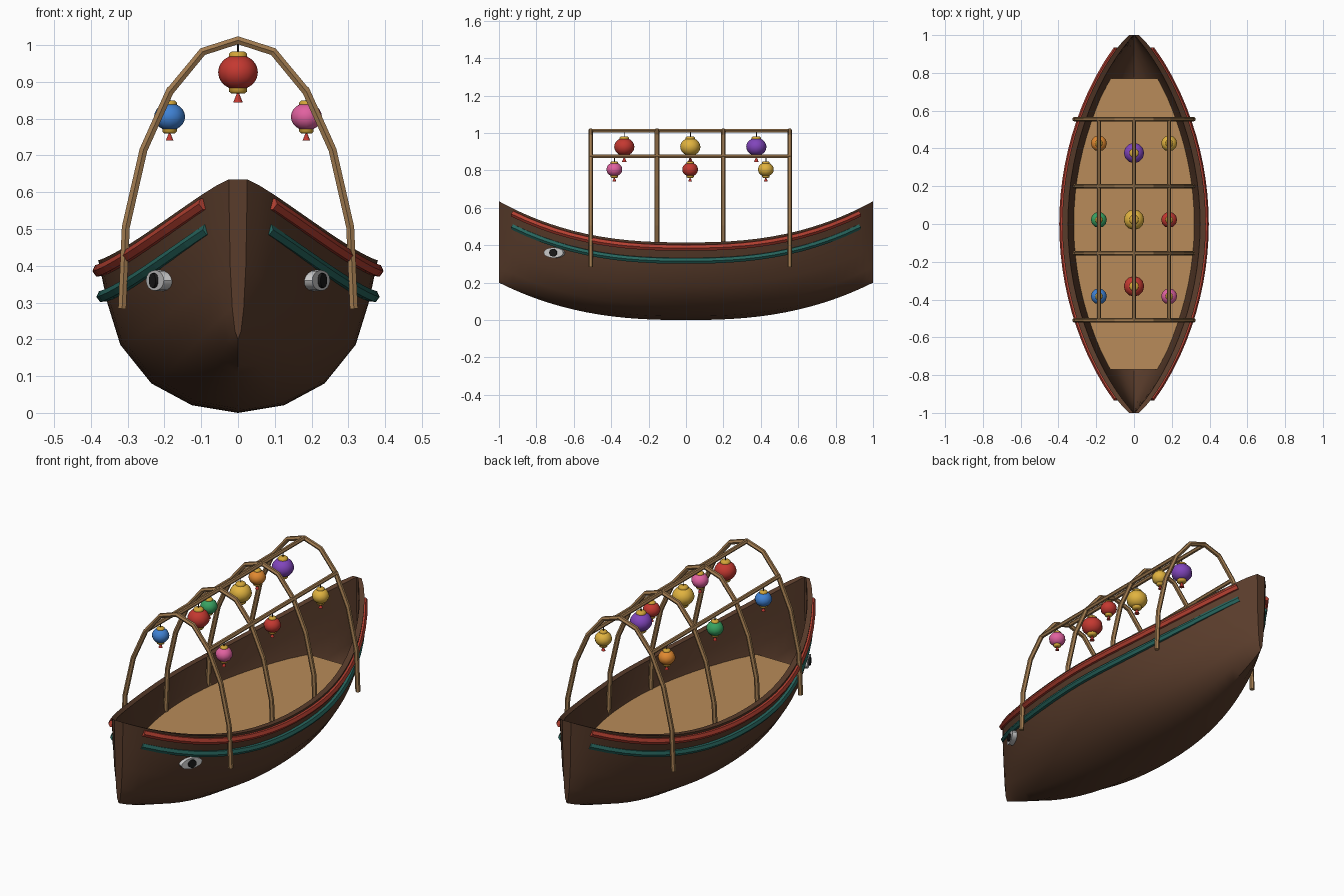
import bpy, bmesh, math
from mathutils import Matrix, Vector

if "Cube" in bpy.data.objects:
    bpy.data.objects.remove(bpy.data.objects["Cube"])

def mat(name, r, g, b):
    m = bpy.data.materials.new(name)
    m.diffuse_color = (r, g, b, 1)
    m.use_nodes = True
    m.node_tree.nodes["Principled BSDF"].inputs["Base Color"].default_value = m.diffuse_color
    return m

WOOD = mat("dark_wood", .10, .045, .024)
DECK = mat("deck_wood", .48, .26, .10)
BAMBOO = mat("bamboo", .36, .20, .08)
RED = mat("red", .55, .04, .03)
RAIL = mat("rail_red", .45, .05, .03)
TEAL = mat("teal", .02, .13, .11)
GOLD = mat("gold", .65, .38, .04)
YELLOW = mat("yellow", .75, .45, .05)
PURPLE = mat("purple", .22, .06, .50)
PINK = mat("pink", .75, .12, .35)
BLUE = mat("blue", .05, .22, .65)
GREEN = mat("green", .04, .36, .12)
ORANGE = mat("orange", .75, .25, .03)
WHITE = mat("white", .8, .8, .78)
BLACK = mat("black", .01, .01, .01)

# Hull lines
def half_width(t): return .025 + .355 * max(0, 1 - t * t) ** .85
def sheer(t): return .415 + .22 * abs(t) ** 2.5
def keel(t): return .2 * abs(t) ** 2.5

def finish(bm, name, m, smooth=None):
    bmesh.ops.recalc_face_normals(bm, faces=bm.faces)
    me = bpy.data.meshes.new(name)
    bm.to_mesh(me)
    bm.free()
    ob = bpy.data.objects.new(name, me)
    bpy.context.collection.objects.link(ob)
    me.materials.append(m)
    if smooth:
        bpy.ops.object.select_all(action='DESELECT')
        ob.select_set(True)
        bpy.context.view_layer.objects.active = ob
        bpy.ops.object.shade_smooth_by_angle(angle=math.radians(smooth))
    return ob

def tube(name, pts, r, m, res=1):
    cu = bpy.data.curves.new(name, 'CURVE')
    cu.dimensions = '3D'
    cu.bevel_depth = r
    cu.bevel_resolution = res
    cu.use_fill_caps = True
    sp = cu.splines.new('POLY')
    sp.points.add(len(pts) - 1)
    for p, co in zip(sp.points, pts):
        p.co = (*co, 1)
    sp.use_smooth = False
    cu.materials.append(m)
    ob = bpy.data.objects.new(name, cu)
    bpy.context.collection.objects.link(ob)
    bpy.ops.object.select_all(action='DESELECT')
    ob.select_set(True)
    bpy.context.view_layer.objects.active = ob
    bpy.ops.object.convert(target='MESH')
    return ob

def lathe(name, prof, loc, m, n=12, smooth=50):
    bm = bmesh.new()
    rings = [[bm.verts.new((loc[0] + r * math.cos(2 * math.pi * i / n),
                            loc[1] + r * math.sin(2 * math.pi * i / n), loc[2] + z))
              for i in range(n)] for r, z in prof]
    for a, b in zip(rings, rings[1:]):
        for i in range(n):
            bm.faces.new((a[i], a[(i + 1) % n], b[(i + 1) % n], b[i]))
    bm.faces.new(rings[0])
    bm.faces.new(rings[-1])
    return finish(bm, name, m, smooth)

# Hull: outer and inner skin lofted along the length
half = [(1, 1), (.935, .72), (.842, .446), (.62, .193), (.33, .05)]
section = [(-x, z) for x, z in half] + [(0, 0)] + half[::-1]
bm = bmesh.new()
loops = []
N = 32
for i in range(N + 1):
    t = -math.cos(math.pi * i / N) * .5 + (2 * i / N - 1) * .5
    w, k, s = half_width(t), keel(t), sheer(t)
    wi = max(w - .03, .004)
    outer = [(x * w, t, k + z * (s - k)) for x, z in section]
    inner = [(x * wi, t, k + .03 + z * (s - k - .03)) for x, z in section[::-1]]
    loops.append([bm.verts.new(c) for c in outer + inner])
n = len(loops[0])
for a, b in zip(loops, loops[1:]):
    for j in range(n):
        bm.faces.new((a[j], a[(j + 1) % n], b[(j + 1) % n], b[j]))
for lp in (loops[0], loops[-1]):
    bm.faces.new(lp[:len(section)])
finish(bm, "hull", WOOD, 35)

# Deck
bm = bmesh.new()
ys = [-.77 + 1.54 * i / 16 for i in range(17)]
outline = [(half_width(y) - .058, y) for y in ys] + [(.058 - half_width(y), y) for y in ys[::-1]]
f = bm.faces.new([bm.verts.new((x, y, .26)) for x, y in outline])
ext = bmesh.ops.extrude_face_region(bm, geom=[f])
bmesh.ops.translate(bm, vec=(0, 0, .02), verts=[v for v in ext['geom'] if isinstance(v, bmesh.types.BMVert)])
finish(bm, "deck", DECK)

# Rub rails and eyes on both sides
for side, sx in (("right", 1), ("left", -1)):
    ts = [-.925 + 1.85 * i / 24 for i in range(25)]
    tube(f"red_rail_{side}", [(sx * (half_width(t) - .002), t, sheer(t) - .028) for t in ts], .018, RAIL)
    tube(f"teal_rail_{side}", [(sx * (half_width(t) - .012), t, sheer(t) - .098) for t in ts], .017, TEAL)
    out = Vector((sx * .906, -.42, 0))
    tan = Vector((sx * .42, .906, 0))
    rot = Matrix((tan, (0, 0, 1), out)).transposed().to_4x4()
    for part, m, a, b, d, off in (("eye_white", WHITE, .058, .028, .034, .004),
                                  ("eye_pupil", BLACK, .022, .02, .012, .023)):
        bm = bmesh.new()
        bmesh.ops.create_cone(bm, cap_ends=True, segments=16, radius1=1, radius2=1, depth=1)
        c = Vector((sx * .207, -.70, .36)) + out * off
        bmesh.ops.transform(bm, verts=bm.verts,
                            matrix=Matrix.Translation(c) @ rot @ Matrix.Diagonal((a, b, d, 1)))
        finish(bm, f"{part}_{side}", m, 40)

# Canopy arches and long poles
arch = [(.315, .283), (.305, .505), (.257, .715), (.186, .873), (.096, .982)]
path = [(-x, z) for x, z in arch] + [(0, 1.013)] + arch[::-1]
for i in range(4):
    y = -.51 + .355 * i
    tube(f"arch_{i + 1}", [(x, y, z) for x, z in path], .0125, BAMBOO)
for nm, x, z in (("ridge", 0, 1.013), ("right", .186, .876), ("left", -.186, .876)):
    tube(f"{nm}_pole", [(x, -.515, z), (x, .56, z)], .011, BAMBOO)

# Hanging lanterns
def lantern(name, x, y, z, s, top, m):
    body = [(.054 * math.cos(a), .048 * math.sin(a))
            for a in [math.radians(-64 + 16 * i) for i in range(9)]]
    def part(label, prof, mm):
        lathe(f"{name}_{label}", [(r * s, h * s) for r, h in prof], (x, y, z), mm)
    part("body", body, m)
    part("top_cap", [(.025, .040), (.025, .050), (.018, .056)], GOLD)
    part("bottom_cap", [(.018, -.058), (.025, -.052), (.025, -.042)], GOLD)
    part("tassel", [(.013, -.082), (.003, -.057)], RED)
    tube(f"{name}_cord", [(x, y, z + .05 * s), (x, y, top)], .0025, BLACK, 0)

for i, m in enumerate((RED, YELLOW, PURPLE)):
    lantern(f"centre_lantern_{i + 1}", 0, -.33 + .353 * i, .926, 1, 1.01, m)
for nm, x, cols in (("right", .186, (PINK, RED, YELLOW)), ("left", -.186, (BLUE, GREEN, ORANGE))):
    for i, m in enumerate(cols):
        lantern(f"{nm}_lantern_{i + 1}", x, -.383 + .405 * i, .805, .78, .876, m)
